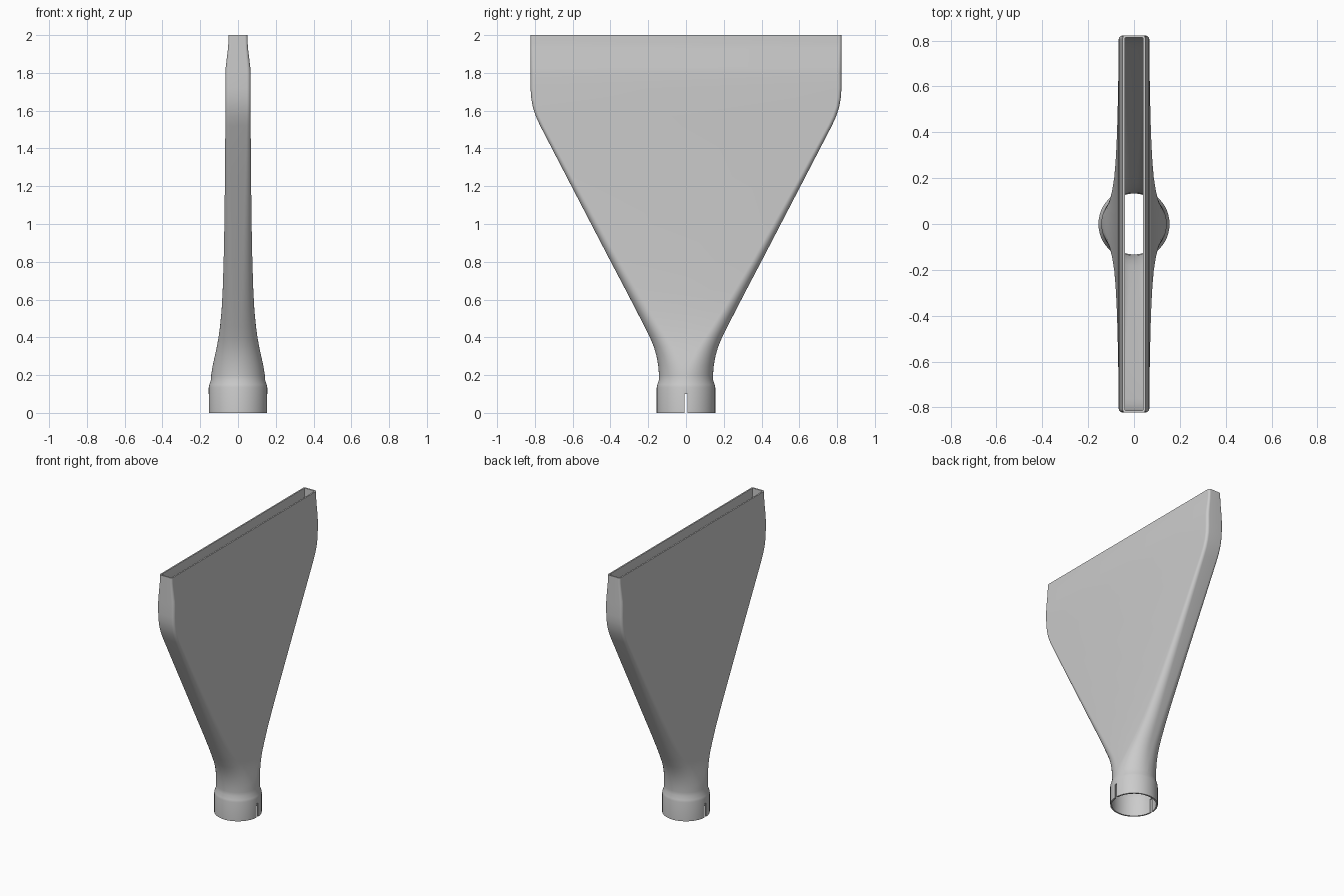
import bpy
import bmesh
from math import cos, sin, pi

if "Cube" in bpy.data.objects:
    bpy.data.objects.remove(bpy.data.objects["Cube"], do_unlink=True)

WALL = 0.01
CORNER_STEPS = 12

# Outer sections: height, half depth in x, half width in y, corner radius
SECTIONS = [
    (0.00, 0.155, 0.155, 0.155),
    (0.135, 0.155, 0.155, 0.155),
    (0.15, 0.152, 0.152, 0.152),
    (0.175, 0.143, 0.143, 0.143),
    (0.20, 0.142, 0.143, 0.141),
    (0.25, 0.134, 0.147, 0.130),
    (0.30, 0.123, 0.156, 0.115),
    (0.35, 0.112, 0.170, 0.101),
    (0.40, 0.103, 0.191, 0.090),
    (0.46, 0.095, 0.221, 0.080),
    (0.54, 0.087, 0.262, 0.070),
    (0.65, 0.081, 0.319, 0.060),
    (0.80, 0.076, 0.398, 0.050),
    (1.00, 0.072, 0.502, 0.040),
    (1.25, 0.069, 0.632, 0.030),
    (1.52, 0.067, 0.772, 0.022),
    (1.57, 0.067, 0.795, 0.021),
    (1.62, 0.067, 0.811, 0.020),
    (1.67, 0.067, 0.820, 0.020),
    (1.72, 0.067, 0.823, 0.020),
    (1.80, 0.067, 0.823, 0.020),
    (1.83, 0.065, 0.823, 0.019),
    (1.93, 0.053, 0.823, 0.015),
    (1.96, 0.051, 0.823, 0.014),
    (2.00, 0.050, 0.823, 0.014),
]


def ring(bm, section, inset):
    """Rounded rectangle of vertices, counter-clockwise from +x."""
    z, hx, hy, r = section
    hx, hy, r = hx - inset, hy - inset, max(r - inset, 0.004)
    verts = []
    for quarter, (sx, sy) in enumerate([(1, 1), (-1, 1), (-1, -1), (1, -1)]):
        for i in range(CORNER_STEPS + 1):
            a = (quarter + i / CORNER_STEPS) * pi / 2
            verts.append(bm.verts.new((sx * (hx - r) + r * cos(a),
                                       sy * (hy - r) + r * sin(a), z)))
    return verts


# Hollow shell: up the outside, over the rim, down the inside
bm = bmesh.new()
rings = [ring(bm, s, 0) for s in SECTIONS]
rings += [ring(bm, s, WALL) for s in reversed(SECTIONS)]
for lower, upper in zip(rings, rings[1:] + rings[:1]):
    n = len(lower)
    for i in range(n):
        j = (i + 1) % n
        bm.faces.new((lower[i], lower[j], upper[j], upper[i]))
bmesh.ops.remove_doubles(bm, verts=bm.verts, dist=0.00001)
bmesh.ops.recalc_face_normals(bm, faces=bm.faces)
mesh = bpy.data.meshes.new("flat_nozzle")
bm.to_mesh(mesh)
bm.free()
nozzle = bpy.data.objects.new("flat_nozzle", mesh)
bpy.context.collection.objects.link(nozzle)

# Grey plastic
grey = bpy.data.materials.new("grey_plastic")
grey.use_nodes = True
color = (0.6, 0.6, 0.6, 1)
grey.diffuse_color = color
grey.node_tree.nodes["Principled BSDF"].inputs["Base Color"].default_value = color
mesh.materials.append(grey)

# Clamping slots through both sides of the collar
bpy.ops.mesh.primitive_cube_add(size=1, location=(0, 0, 0.025))
cutter = bpy.context.object
cutter.name = "slot_cutter"
cutter.scale = (0.5, 0.016, 0.15)
cutter.hide_render = True
cut = nozzle.modifiers.new("slots", "BOOLEAN")
cut.operation = "DIFFERENCE"
cut.solver = "EXACT"
cut.object = cutter

bpy.ops.object.select_all(action="DESELECT")
nozzle.select_set(True)
bpy.context.view_layer.objects.active = nozzle
bpy.ops.object.modifier_apply(modifier=cut.name)
bpy.data.objects.remove(cutter, do_unlink=True)
bpy.ops.object.shade_smooth_by_angle(angle=pi / 5)
